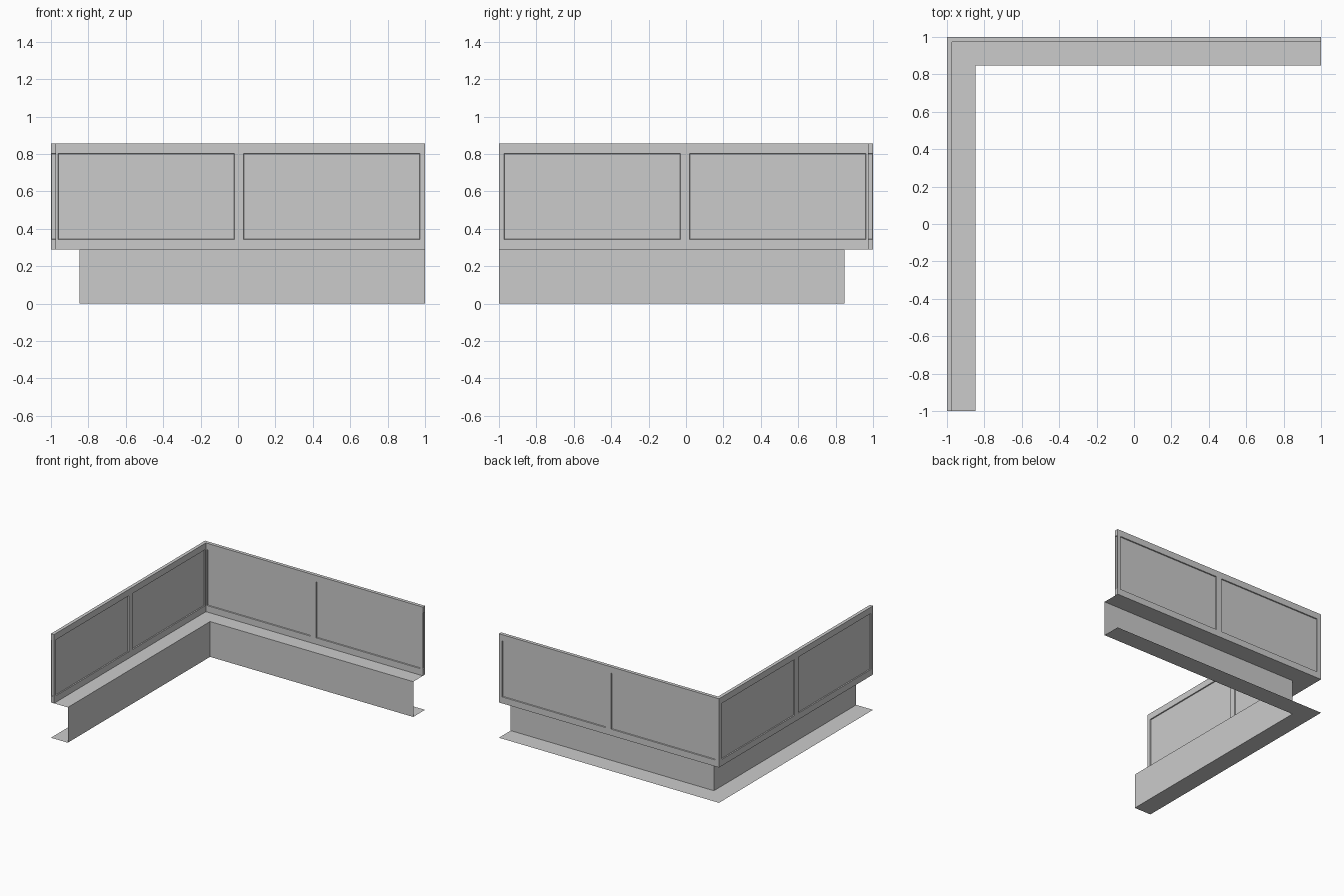
import bpy
import bmesh

cube = bpy.data.objects.get("Cube")
if cube:
    bpy.data.objects.remove(cube, do_unlink=True)

# Single grey finish
grey = bpy.data.materials.new("plain grey")
grey.use_nodes = True
colour = (0.6, 0.6, 0.6, 1)
grey.diffuse_color = colour
bsdf = next(n for n in grey.node_tree.nodes if n.type == 'BSDF_PRINCIPLED')
bsdf.inputs["Base Color"].default_value = colour


def stations(breaks):
    """Points along the L: back arm inward, mitred corner, left arm outward.
    Each station maps a distance from the outer edge to x, y."""
    back = [lambda o, t=t: (t, 1 - o) for t in breaks]
    corner = [lambda o: (o - 1, 1 - o)]
    left = [lambda o, t=t: (o - 1, -t) for t in reversed(breaks)]
    return back + corner + left


def sweep(bm, profile, path, closed):
    """Sweep a (distance, height) profile; return rings and a face lookup."""
    rings = [[bm.verts.new((*at(o), z)) for o, z in profile] for at in path]
    faces = {}
    count = len(profile)
    for s in range(len(rings) - 1):
        a, b = rings[s], rings[s + 1]
        for i in range(count if closed else count - 1):
            j = (i + 1) % count
            faces[s, i] = bm.faces.new((a[i], a[j], b[j], b[i]))
    return rings, faces


def finish(bm, name):
    mesh = bpy.data.meshes.new(name)
    bm.to_mesh(mesh)
    bm.free()
    mesh.materials.append(grey)
    obj = bpy.data.objects.new(name, mesh)
    bpy.context.collection.objects.link(obj)
    return obj


# Panelled wall: rectangular section split at the rail heights
THICK = 0.028
heights = [0.29, 0.343, 0.803, 0.855]
section = [(THICK, z) for z in heights] + [(0, z) for z in reversed(heights)]
breaks = [1, 0.972, 0.03, -0.02, -0.962]

bm = bmesh.new()
rings, faces = sweep(bm, section, stations(breaks), True)
ends = []
for ring in (rings[0], rings[-1]):
    caps = [bm.faces.new((ring[i], ring[i + 1], ring[6 - i], ring[7 - i]))
            for i in range(3)]
    ends.append(caps[1])
bmesh.ops.recalc_face_normals(bm, faces=bm.faces)

# Recessed panels on both sides of both arms, and the slim end recesses
panels = [faces[s, i] for s in (1, 3, 6, 8) for i in (1, 5)]
bmesh.ops.inset_individual(bm, faces=panels, thickness=0.003, depth=-0.008)
bmesh.ops.inset_individual(bm, faces=ends, thickness=0.003, depth=-0.006)
finish(bm, "panelled_wall")

# Folded sheet below: ledge, upright web and bottom flange
bm = bmesh.new()
sweep(bm, [(0, 0.29), (0.153, 0.29), (0.153, 0), (0, 0)], stations([1]), False)
bmesh.ops.recalc_face_normals(bm, faces=bm.faces)
finish(bm, "base_channel")
